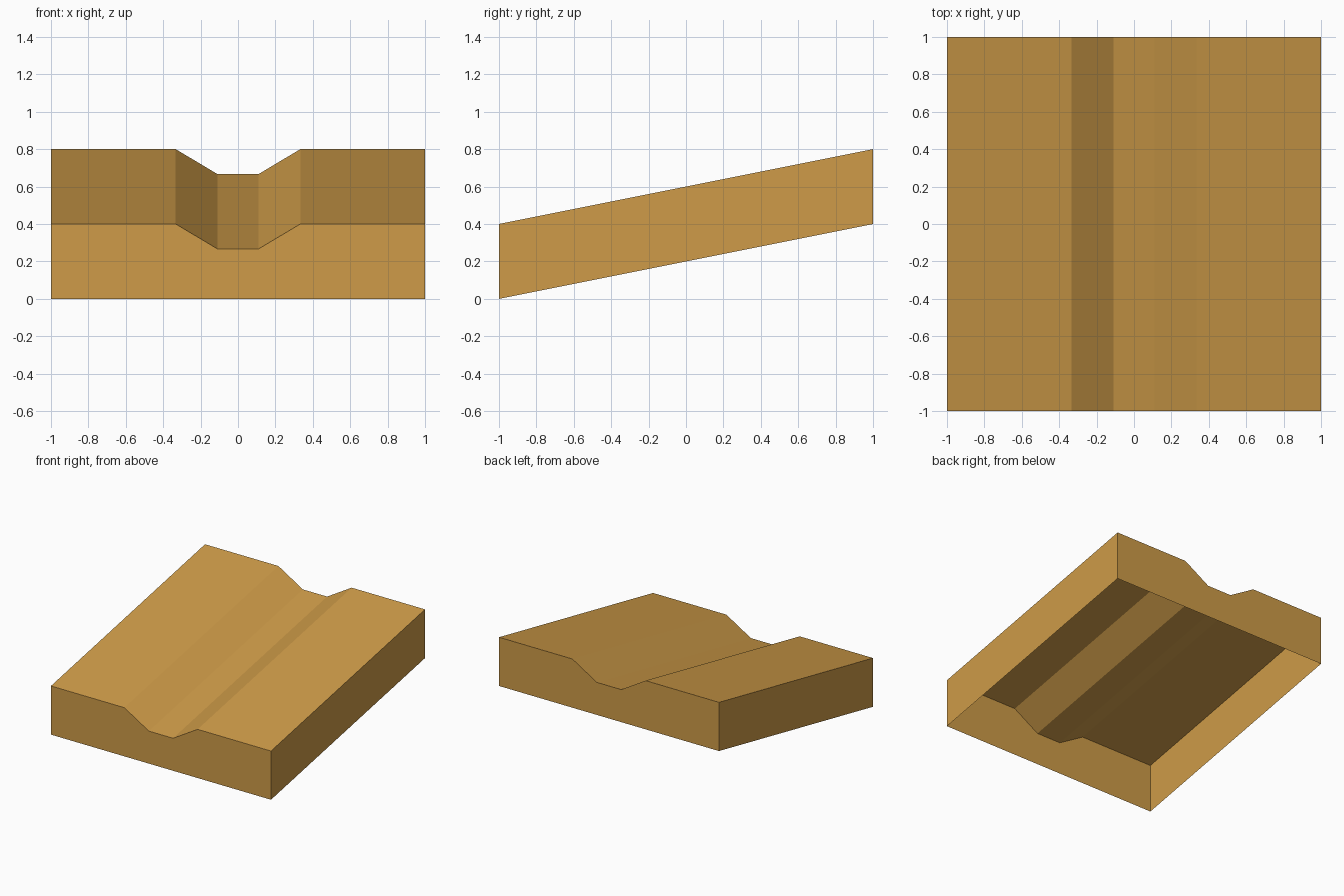
import bpy
import bmesh

cube = bpy.data.objects.get("Cube")
if cube:
    bpy.data.objects.remove(cube, do_unlink=True)

ochre = bpy.data.materials.new("ochre")
ochre.use_nodes = True
colour = (0.62, 0.33, 0.065, 1)
ochre.diffuse_color = colour
ochre.node_tree.nodes["Principled BSDF"].inputs["Base Color"].default_value = colour

# Cross-section of the top: flat shoulders and a shallow channel
half = [(0.11, 0.267), (0.333, 0.4), (1, 0.4)]
top = [(-x, z) for x, z in reversed(half)] + half
RISE = 0.4

bm = bmesh.new()


def section(y, lift):
    upper = [bm.verts.new((x, y, z + lift)) for x, z in top]
    lower = [bm.verts.new((x, y, lift)) for x in (-1, 1)]
    return upper, lower


front, front_base = section(-1, 0)
back, back_base = section(1, RISE)

# Sloping top strips
for i in range(len(top) - 1):
    bm.faces.new((front[i], front[i + 1], back[i + 1], back[i]))

# End walls and side walls; the underside stays open
bm.faces.new(front_base + front[::-1])
bm.faces.new(back_base[::-1] + back)
bm.faces.new((front_base[0], front[0], back[0], back_base[0]))
bm.faces.new((front_base[1], back_base[1], back[-1], front[-1]))

mesh = bpy.data.meshes.new("channel_ramp")
bm.to_mesh(mesh)
bm.free()
mesh.materials.append(ochre)
ramp = bpy.data.objects.new("channel_ramp", mesh)
bpy.context.collection.objects.link(ramp)
